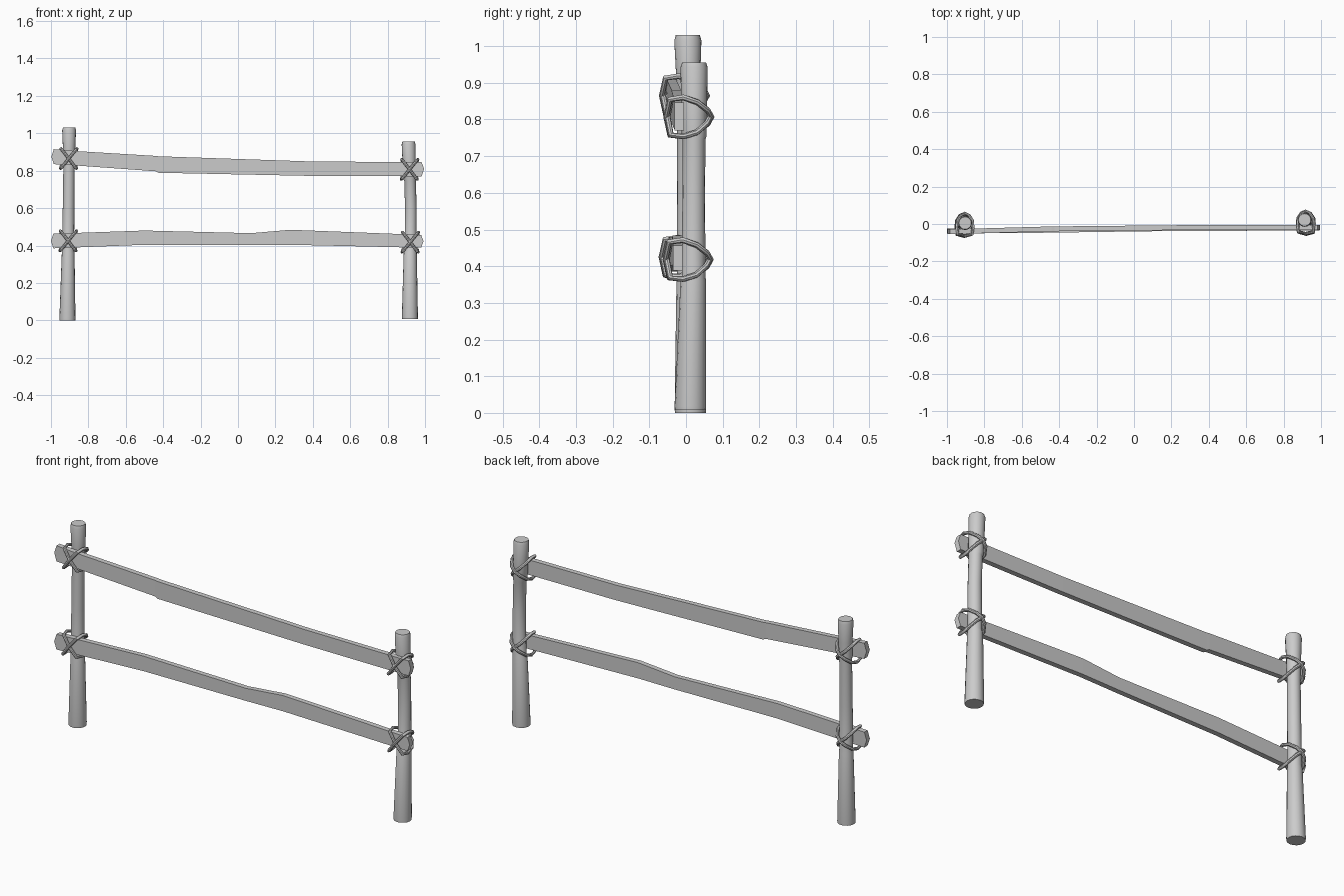
import bpy, bmesh, math
from mathutils import Vector

if "Cube" in bpy.data.objects:
    bpy.data.objects.remove(bpy.data.objects["Cube"])


def finish(name, bm, smooth):
    bmesh.ops.recalc_face_normals(bm, faces=bm.faces)
    me = bpy.data.meshes.new(name)
    bm.to_mesh(me)
    bm.free()
    ob = bpy.data.objects.new(name, me)
    bpy.context.collection.objects.link(ob)
    if smooth:
        bpy.ops.object.select_all(action='DESELECT')
        bpy.context.view_layer.objects.active = ob
        ob.select_set(True)
        bpy.ops.object.shade_smooth_by_angle(angle=math.radians(40))
    return ob


def loft(name, rings, smooth=False):
    """Skin a list of closed rings and cap both ends."""
    bm = bmesh.new()
    loops = [[bm.verts.new(p) for p in ring] for ring in rings]
    n = len(loops[0])
    for a, b in zip(loops, loops[1:]):
        for i in range(n):
            j = (i + 1) % n
            bm.faces.new((a[i], a[j], b[j], b[i]))
    bm.faces.new(loops[0])
    bm.faces.new(loops[-1])
    return finish(name, bm, smooth)


def post(name, sections, sides=16):
    # sections: x, y, z, radius
    loft(name, [[(x + r * math.cos(math.tau * i / sides),
                  y + r * math.sin(math.tau * i / sides), z)
                 for i in range(sides)] for x, y, z, r in sections], True)


def rail(name, sections, t=0.013):
    # sections: x, bottom z, top z, centre y; both ends come to a blunt point
    rings = []
    for k, (x, lo, hi, y) in enumerate(sections):
        tip = -0.013 if k == 0 else 0.013 if k == len(sections) - 1 else 0
        m = (lo + hi) / 2
        rings.append([(x, y - t, lo), (x, y + t, lo), (x + tip, y + t, m),
                      (x, y + t, hi), (x, y - t, hi), (x + tip, y - t, m)])
    loft(name, rings)


def lashing(name, x, y, z, sides=8, r=0.008):
    # two mirrored tilted rope loops crossing at the front and the back
    path = [(-.038, -.05, -.05), (0, -.06, 0), (.038, -.05, .048),
            (.043, -.015, .053), (.04, .022, .04), (.022, .05, .018),
            (0, .06, 0), (-.022, .05, -.018), (-.04, .022, -.042),
            (-.043, -.015, -.053)]
    bm = bmesh.new()
    for s in (1, -1):
        grow = 1 + 0.03 * s
        pts = [Vector((x + s * a * grow, y + b * grow, z + c)) for a, b, c in path]
        n = len(pts)
        normal = Vector((-s * .8, 0, .6)).normalized()
        loops = []
        for i, p in enumerate(pts):
            tan = (pts[(i + 1) % n] - pts[i - 1]).normalized()
            u = (normal - tan * normal.dot(tan)).normalized()
            v = tan.cross(u)
            loops.append([bm.verts.new(p + r * (u * math.cos(math.tau * k / sides)
                                                + v * math.sin(math.tau * k / sides)))
                          for k in range(sides)])
        for i in range(n):
            a, b = loops[i], loops[(i + 1) % n]
            for k in range(sides):
                j = (k + 1) % sides
                bm.faces.new((a[k], a[j], b[j], b[k]))
    finish(name, bm, True)


# Posts
post("left_post", [(-.912, .012, 0, .042), (-.912, .012, .01, .043),
                   (-.908, .008, .36, .034), (-.908, .008, .37, .032),
                   (-.906, .006, .6, .031), (-.904, .006, .8, .030),
                   (-.903, .006, .92, .033),
                   (-.903, .005, 1.015, .037), (-.903, .005, 1.03, .033)])
post("right_post", [(.919, .012, .008, .042), (.919, .012, .018, .043),
                    (.921, .02, .36, .035), (.923, .021, .37, .032),
                    (.924, .021, .6, .031), (.92, .022, .745, .031),
                    (.918, .022, .755, .034),
                    (.912, .022, .942, .037), (.912, .022, .955, .033)])

# Rails
rail("upper_rail", [(-.985, .835, .915, -.040), (-.87, .828, .905, -.038),
                    (-.44, .797, .879, -.026), (-.425, .789, .877, -.026),
                    (.4, .772, .849, -.018), (.982, .770, .846, -.018)])
rail("lower_rail", [(-.987, .385, .463, -.038), (-.5, .404, .480, -.034),
                    (.07, .402, .466, -.026), (.28, .404, .484, -.024),
                    (.979, .388, .457, -.022)])

# Rope lashings
lashing("upper_left_lashing", -.905, -.004, .865)
lashing("lower_left_lashing", -.908, -.005, .425)
lashing("upper_right_lashing", .917, .008, .807)
lashing("lower_right_lashing", .921, .006, .418)
